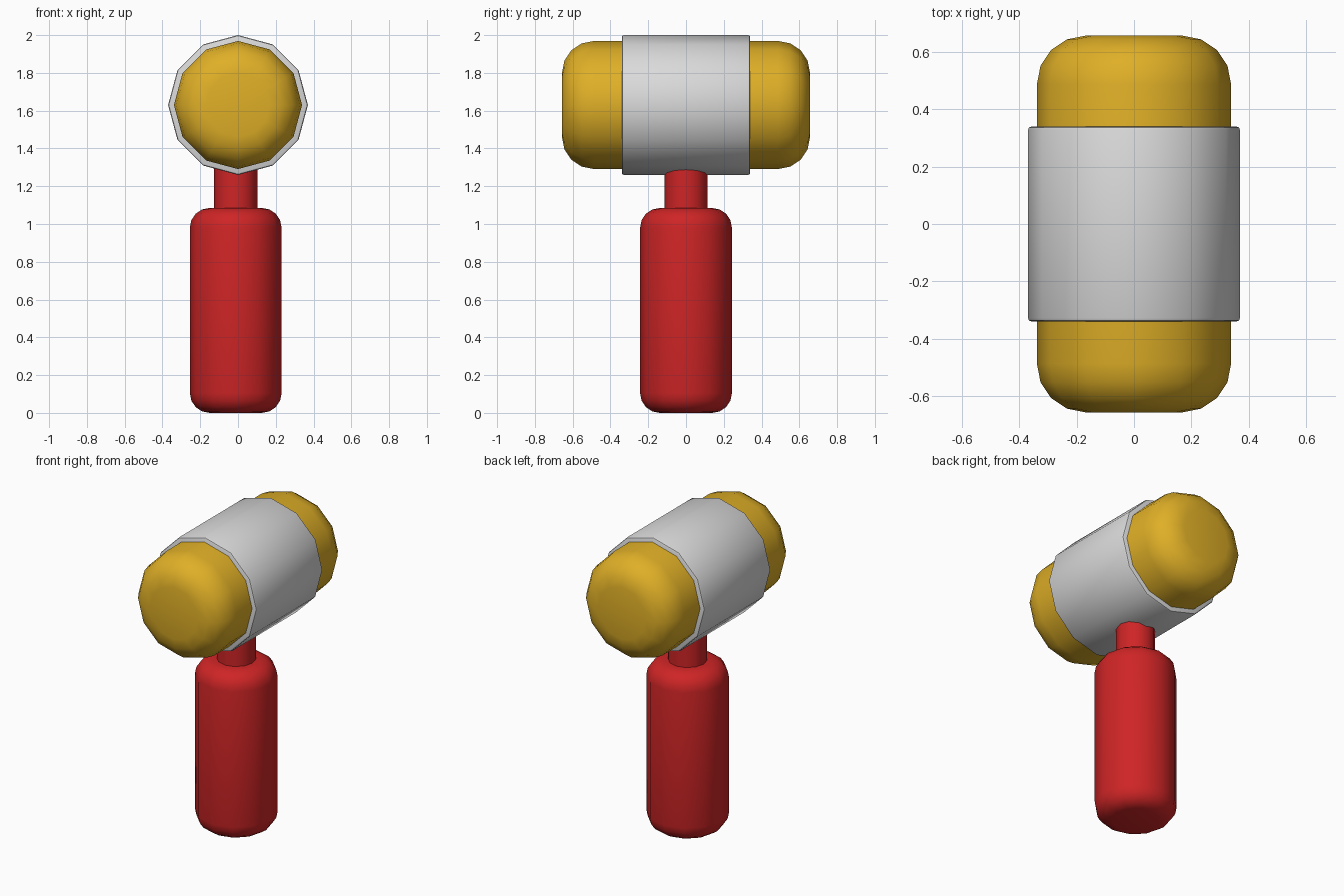
import bpy, bmesh, math
from mathutils import Matrix

if "Cube" in bpy.data.objects:
    bpy.data.objects.remove(bpy.data.objects["Cube"])

SIDES = 12


def material(name, rgb):
    m = bpy.data.materials.new(name)
    m.diffuse_color = (*rgb, 1.0)
    m.use_nodes = True
    m.node_tree.nodes["Principled BSDF"].inputs["Base Color"].default_value = m.diffuse_color
    return m


def rounded_profile(radius, low, high, bevel, steps):
    """(radius, height) points of a cylinder with rounded rims."""
    arc = [(radius - bevel + bevel * math.sin(a), bevel - bevel * math.cos(a))
           for a in (math.pi / 2 * i / steps for i in range(steps + 1))]
    return [(r, low + h) for r, h in arc] + [(r, high - h) for r, h in reversed(arc)]


def lathe(name, profile, mat, matrix):
    """Spin a profile about z, cap both ends, then place it."""
    bm = bmesh.new()
    rings = [[bm.verts.new((r * math.cos(math.tau * i / SIDES),
                            r * math.sin(math.tau * i / SIDES), h))
              for i in range(SIDES)] for r, h in profile]
    for a, b in zip(rings, rings[1:]):
        for i in range(SIDES):
            j = (i + 1) % SIDES
            bm.faces.new((a[i], a[j], b[j], b[i]))
    bm.faces.new(rings[0][::-1])
    bm.faces.new(rings[-1])
    bm.transform(matrix)
    bmesh.ops.recalc_face_normals(bm, faces=bm.faces)
    mesh = bpy.data.meshes.new(name)
    bm.to_mesh(mesh)
    bm.free()
    mesh.materials.append(mat)
    ob = bpy.data.objects.new(name, mesh)
    bpy.context.collection.objects.link(ob)
    bpy.ops.object.select_all(action='DESELECT')
    ob.select_set(True)
    bpy.context.view_layer.objects.active = ob
    bpy.ops.object.shade_smooth_by_angle(angle=math.radians(40))
    return ob


red = material("red", (0.62, 0.018, 0.019))
gold = material("gold", (0.74, 0.43, 0.02))
grey = material("light grey", (0.70, 0.70, 0.70))

# Handle grip and the thin neck running up into the head
upright = Matrix.Translation((-0.012, 0, 0))
lathe("handle_grip", rounded_profile(0.243, 0.0, 1.085, 0.105, 4), red, upright)
lathe("handle_neck", [(0.115, 1.0), (0.115, 1.45)], red, upright)

# Hammer head lying along y: rounded core with a band around the middle
lying = Matrix.Translation((0, 0, 1.63)) @ Matrix.Rotation(math.pi / 2, 4, 'X')
lathe("head_core", rounded_profile(0.339, -0.657, 0.657, 0.17, 4), gold, lying)
lathe("head_band", rounded_profile(0.37, -0.34, 0.34, 0.012, 2), grey, lying)
